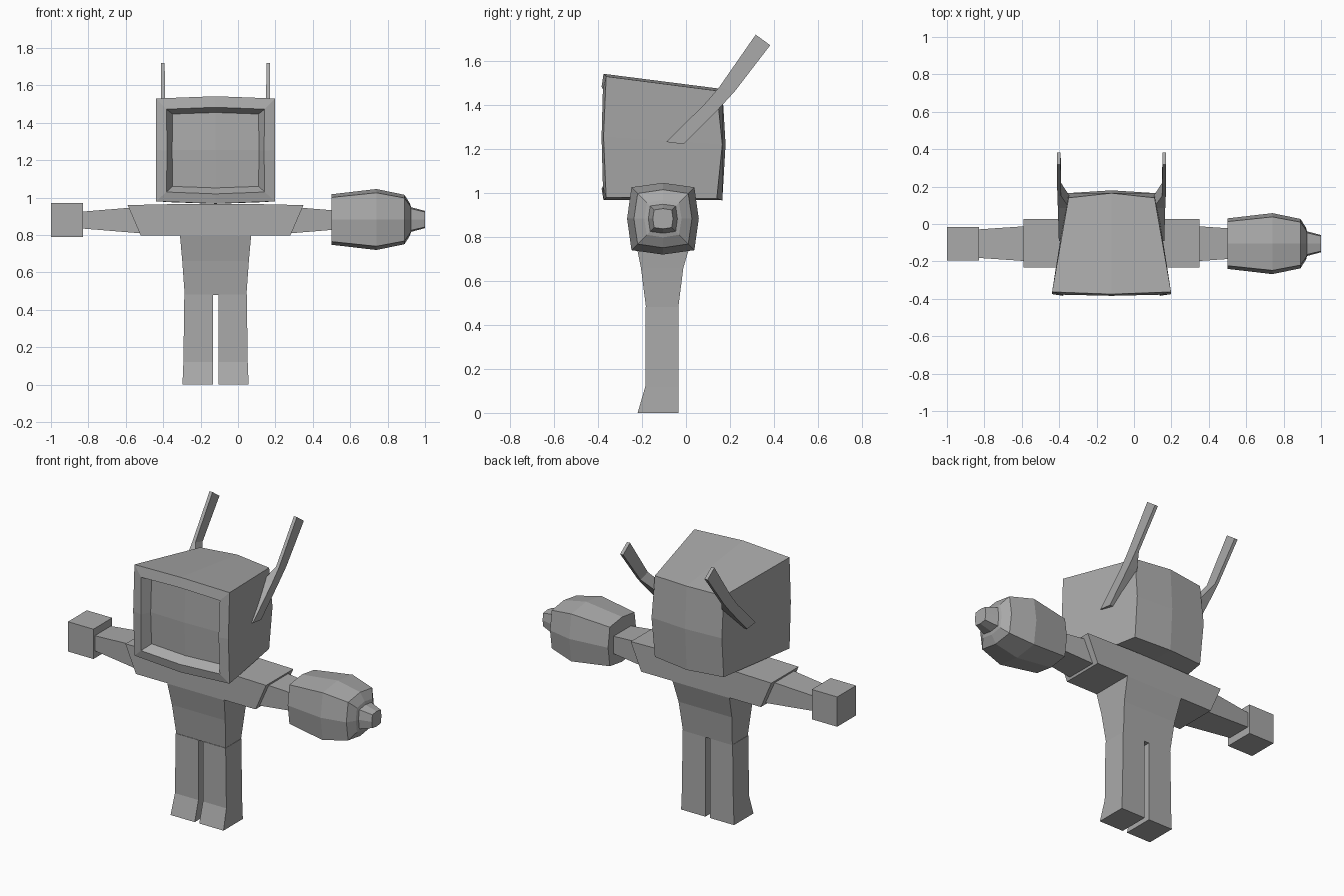
import bpy
import bmesh

cube = bpy.data.objects.get("Cube")
if cube:
    bpy.data.objects.remove(cube, do_unlink=True)

grey = bpy.data.materials.new("plain grey")
grey.use_nodes = True
grey.diffuse_color = (0.4, 0.4, 0.4, 1)
grey.node_tree.nodes["Principled BSDF"].inputs["Base Color"].default_value = grey.diffuse_color

MID = -0.12      # x of the body's centre plane
ARM_Y = -0.105   # y of the arm axis
ARM_Z = 0.88     # z of the arm axis


def loft(name, rings, start_tip=None, end_tip=None):
    """Skin equal-sized rings; each end is a flat cap or quads meeting at a tip."""
    bm = bmesh.new()
    loops = [[bm.verts.new(p) for p in ring] for ring in rings]
    n = len(loops[0])
    for a, b in zip(loops, loops[1:]):
        for i in range(n):
            j = (i + 1) % n
            bm.faces.new((a[i], a[j], b[j], b[i]))
    for loop, tip in ((loops[0], start_tip), (loops[-1], end_tip)):
        if tip is None:
            bm.faces.new(loop)
        else:
            centre = bm.verts.new(tip)
            for i in range(1, n, 2):
                bm.faces.new((loop[i], loop[(i + 1) % n], loop[(i + 2) % n], centre))
    bmesh.ops.recalc_face_normals(bm, faces=bm.faces)
    mesh = bpy.data.meshes.new(name)
    bm.to_mesh(mesh)
    bm.free()
    mesh.materials.append(grey)
    obj = bpy.data.objects.new(name, mesh)
    bpy.context.collection.objects.link(obj)
    return obj


def flat_ring(x0, x1, y0, y1, z):
    return [(x0, y0, z), (x1, y0, z), (x1, y1, z), (x0, y1, z)]


def arm_ring(x, hy, hz):
    return [(x, ARM_Y + a * hy, ARM_Z + b * hz)
            for a, b in ((-1, -1), (1, -1), (1, 1), (-1, 1))]


def head_ring(half, z0, z1, y, bulge_x, bulge_y, bulge_z):
    """Rectangle across x and z with bowed edges: corners at even indices."""
    zm = (z0 + z1) / 2
    w = half + bulge_x
    return [(MID - half, y, z0), (MID, y + bulge_y, z0 - bulge_z),
            (MID + half, y, z0), (MID + w, y + bulge_y, zm),
            (MID + half, y, z1), (MID, y + bulge_y, z1 + bulge_z),
            (MID - half, y, z1), (MID - w, y + bulge_y, zm)]


def barrel_ring(x, mid, corner):
    grid = ((-1, -1), (0, -1), (1, -1), (1, 0), (1, 1), (0, 1), (-1, 1), (-1, 0))
    return [(x, ARM_Y + a * (corner if a and b else mid),
             ARM_Z + 0.003 + b * (corner if a and b else mid)) for a, b in grid]


# Head: bulging back, bowed shell, raised frame and recessed screen
loft("head", [
    head_ring(0.23, 0.975, 1.465, 0.14, 0.005, 0.025, 0.008),
    head_ring(0.318, 0.98, 1.53, -0.363, 0, -0.012, 0.012),
    head_ring(0.263, 1.03, 1.473, -0.378, -0.004, -0.006, 0.01),
    head_ring(0.23, 1.06, 1.447, -0.325, 0.002, -0.006, 0.008),
], start_tip=(MID, 0.18, 1.22), end_tip=(MID, -0.34, 1.255))

# Torso, narrowing to the waist
loft("torso", [flat_ring(MID - w, MID + w, y0, y1, z) for w, y0, y1, z in (
    (0.165, -0.182, -0.035, 0.48),
    (0.178, -0.205, -0.012, 0.66),
    (0.19, -0.232, 0.028, 0.795),
    (0.19, -0.232, 0.028, 0.967))])

for side, label in ((1, "left"), (-1, "right")):
    def out(d):
        return MID + side * d

    # Sleeve with slanted cuff
    loft(label + "_sleeve", [
        [(out(bottom), -0.232, 0.797), (out(bottom), 0.028, 0.797),
         (out(top), 0.028, z), (out(top), -0.232, z)]
        for bottom, top, z in ((0.15, 0.15, 0.967), (0.4, 0.47, 0.96))])

    # Tapered arm
    loft(label + "_arm", [arm_ring(out(0.36), 0.1, 0.074),
                          arm_ring(out(0.715), 0.076, 0.045)])

    # Leg with toe flared forward
    loft(label + "_leg", [flat_ring(out(0.015), out(w), y0, -0.035, z) for w, y0, z in (
        (0.177, -0.22, 0), (0.172, -0.185, 0.12), (0.167, -0.185, 0.482))])

    # Bent antenna with a wedge root against the head
    loft(label + "_antenna", [
        [(out(i), ya, za), (out(o), ya, za), (out(o), yb, zb), (out(i), yb, zb)]
        for i, o, ya, za, yb, zb in (
            (0.25, 0.282, -0.09, 1.232, -0.01, 1.222),
            (0.225, 0.287, 0.085, 1.405, 0.15, 1.384),
            (0.27, 0.29, 0.15, 1.48, 0.22, 1.46),
            (0.272, 0.292, 0.317, 1.72, 0.383, 1.672))])

# Right hand block
loft("right_hand", [arm_ring(-1.0, 0.09, 0.09), arm_ring(-0.83, 0.09, 0.09)])

# Left arm cannon with stepped nozzle
loft("left_cannon", [barrel_ring(*r) for r in (
    (0.5, 0.135, 0.118), (0.74, 0.163, 0.143), (0.89, 0.132, 0.115),
    (0.92, 0.085, 0.073), (0.925, 0.066, 0.058), (1.0, 0.046, 0.04))])
